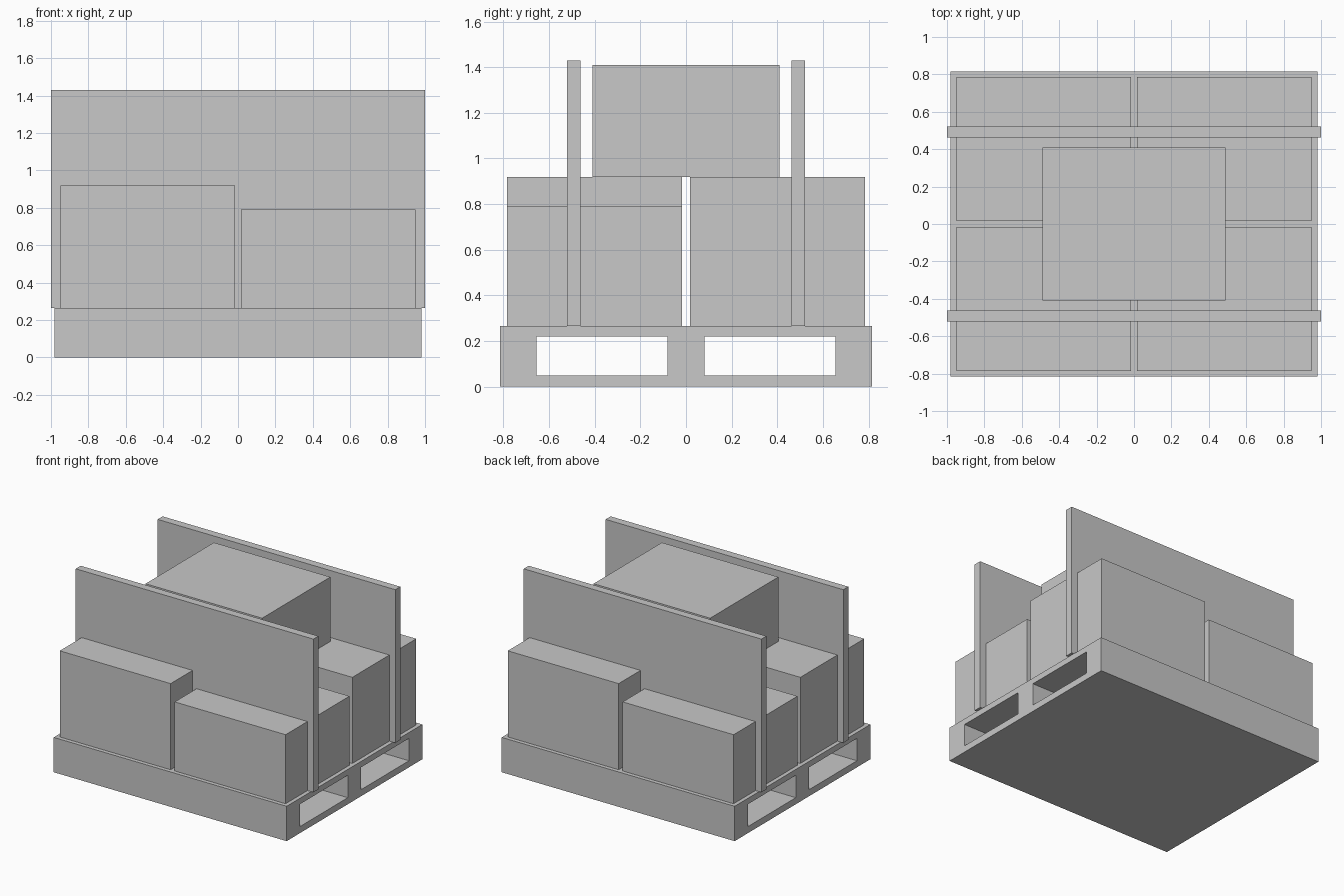
import bpy
import bmesh

cube = bpy.data.objects.get("Cube")
if cube:
    bpy.data.objects.remove(cube, do_unlink=True)

grey = bpy.data.materials.new("plain_grey")
grey.use_nodes = True
colour = (0.58, 0.58, 0.58, 1)
grey.diffuse_color = colour
grey.node_tree.nodes["Principled BSDF"].inputs["Base Color"].default_value = colour


def add_object(name, bm):
    bmesh.ops.recalc_face_normals(bm, faces=bm.faces)
    mesh = bpy.data.meshes.new(name)
    bm.to_mesh(mesh)
    bm.free()
    mesh.materials.append(grey)
    obj = bpy.data.objects.new(name, mesh)
    bpy.context.collection.objects.link(obj)
    return obj


def add_box(name, x, y, z):
    """Box spanning the given (low, high) range on each axis."""
    bm = bmesh.new()
    bmesh.ops.create_cube(bm, size=1)
    for v in bm.verts:
        v.co = [r[0] if c < 0 else r[1] for c, r in zip(v.co, (x, y, z))]
    return add_object(name, bm)


# Pallet: end profile with two fork openings, extruded along x
DECK = 0.265
half_x = 0.98
ys = (-0.815, -0.655, -0.08, 0.08, 0.655, 0.815)
zs = (0, 0.05, 0.22, DECK)
bm = bmesh.new()
grid = [[bm.verts.new((-half_x, y, z)) for z in zs] for y in ys]
for i in range(len(ys) - 1):
    for j in range(len(zs) - 1):
        if j == 1 and i in (1, 3):
            continue  # fork opening
        bm.faces.new((grid[i][j], grid[i + 1][j], grid[i + 1][j + 1], grid[i][j + 1]))
ends = bmesh.ops.extrude_face_region(bm, geom=bm.faces[:], use_keep_orig=True)
for v in ends["geom"]:
    if isinstance(v, bmesh.types.BMVert):
        v.co.x = half_x
add_object("pallet", bm)

# Four crates, tall and low ones on opposite corners
for side_x, x_name in ((-1, "right"), (1, "left")):
    for side_y, y_name in ((-1, "front"), (1, "back")):
        top = 0.92 if side_x == side_y else 0.79
        add_box(f"{y_name}_{x_name}_crate",
                sorted((side_x * 0.017, side_x * 0.95)),
                sorted((side_y * 0.017, side_y * 0.785)),
                (DECK, top))

# Upright panels slotted through the crates
for side_y, y_name in ((-1, "front"), (1, "back")):
    add_box(f"{y_name}_panel", (-1, 1),
            sorted((side_y * 0.462, side_y * 0.522)), (DECK, 1.43))

# Large crate on top, between the panels
add_box("top_crate", (-0.49, 0.49), (-0.41, 0.41), (0.92, 1.41))
